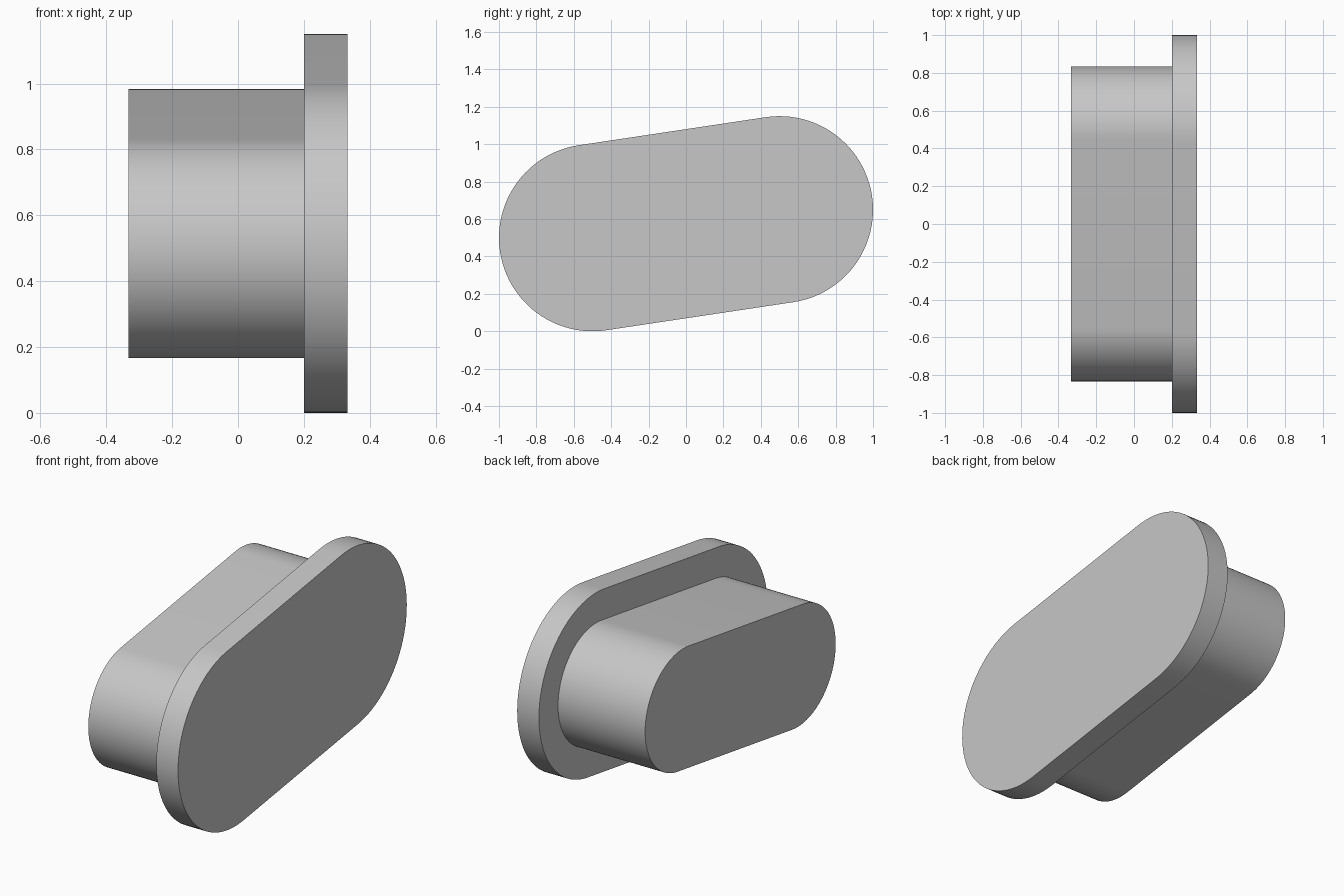
import bpy
import bmesh
from math import atan2, cos, sin, pi, radians
from mathutils import Vector

cube = bpy.data.objects.get("Cube")
if cube:
    bpy.data.objects.remove(cube, do_unlink=True)

# Plain grey finish
grey = bpy.data.materials.new("plain_grey")
grey.use_nodes = True
colour = (0.57, 0.57, 0.57, 1)
grey.diffuse_color = colour
grey.node_tree.nodes["Principled BSDF"].inputs["Base Color"].default_value = colour

# The two arc centres lie at middle +/- half_span in the side plane
middle = Vector((0, 0, 0.575))
half_span = Vector((0, 0.5, 0.075))
tilt = atan2(half_span.z, half_span.y)
STEPS = 48


def stadium(name, radius, x_start, x_end):
    """Tilted slot-shaped outline extruded along x."""
    bm = bmesh.new()
    outline = []
    for side in (1, -1):
        first = tilt - side * pi / 2
        for i in range(STEPS + 1):
            a = first + pi * i / STEPS
            p = middle + side * half_span + radius * Vector((0, cos(a), sin(a)))
            outline.append(bm.verts.new((x_start, p.y, p.z)))
    cap = bm.faces.new(outline)
    far = bmesh.ops.extrude_face_region(bm, geom=[cap])["geom"]
    verts = [v for v in far if isinstance(v, bmesh.types.BMVert)]
    bmesh.ops.translate(bm, verts=verts, vec=(x_end - x_start, 0, 0))
    bmesh.ops.recalc_face_normals(bm, faces=bm.faces[:])
    mesh = bpy.data.meshes.new(name)
    bm.to_mesh(mesh)
    bm.free()
    mesh.materials.append(grey)
    obj = bpy.data.objects.new(name, mesh)
    bpy.context.collection.objects.link(obj)
    bpy.ops.object.select_all(action="DESELECT")
    obj.select_set(True)
    bpy.context.view_layer.objects.active = obj
    bpy.ops.object.shade_smooth_by_angle(angle=radians(30))
    return obj


# Wide end flange and the narrower plug behind it
stadium("flange", 0.5, 0.2, 0.333)
stadium("plug", 0.333, -0.333, 0.2)
